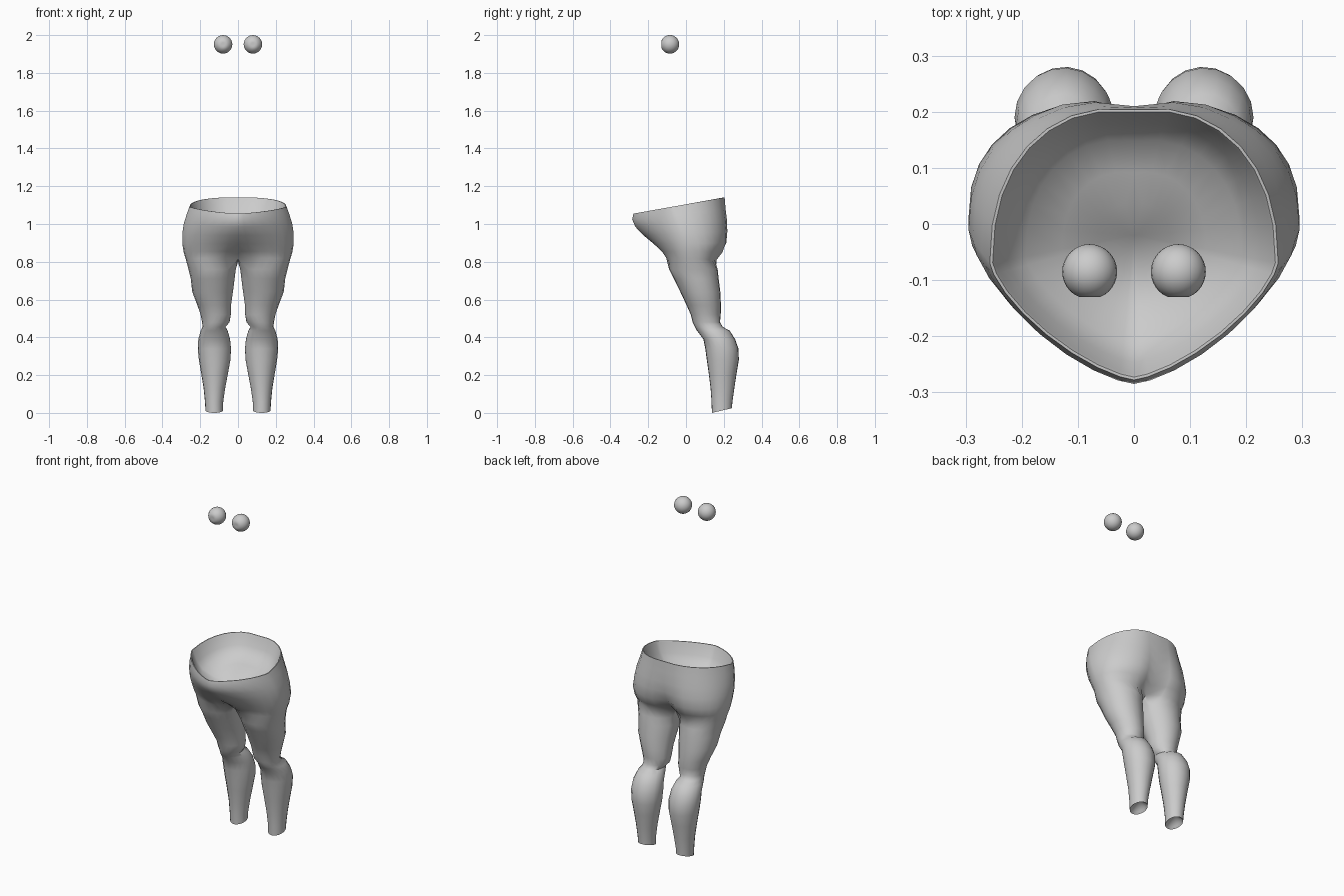
import bpy, bmesh, math
from mathutils import Matrix

if "Cube" in bpy.data.objects:
    bpy.data.objects.remove(bpy.data.objects["Cube"])

grey = bpy.data.materials.new("plain_grey")
grey.diffuse_color = (0.6, 0.6, 0.6, 1)
grey.use_nodes = True
grey.node_tree.nodes["Principled BSDF"].inputs["Base Color"].default_value = grey.diffuse_color

OUT, INN = 17, 7      # points on the outer arc of each half, and on the inner thigh


def power(v, p):
    return math.copysign(abs(v) ** p, v)


def pelvis_ring(zf, zb, yf, yb, w, yc, nf, nb, cleft_f, cleft_b):
    """Half outline from the front midline round the hip to the back midline."""
    pts = []
    for j in range(OUT):
        t = math.radians(-90 + 180 * j / (OUT - 1))
        n = nf if t < 0 else nb
        x = w * power(math.cos(t), 2 / n) if 0 < j < OUT - 1 else 0
        s = power(math.sin(t), 2 / n)
        y = yc + s * ((yc - yf) if t < 0 else (yb - yc))
        dip = math.exp(-(x / 0.06) ** 2)
        y += dip * (cleft_f if t < 0 else -cleft_b)
        k = (y - yf) / (yb - yf)
        pts.append((x, y, zf + (zb - zf) * k))
    return pts


def leg_ring(z, xi, xo, yf, yb, slant=0.0):
    """Full outline of one leg, starting at the inner front."""
    pts = []
    for j in range(OUT + INN):
        if j < OUT:
            t = math.radians(-150 + 300 * j / (OUT - 1))
        else:
            t = math.radians(150 + 60 * (j - OUT + 1) / (INN + 1))
        x = (xi + xo) / 2 + (xo - xi) / 2 * math.cos(t)
        y = (yf + yb) / 2 + (yb - yf) / 2 * math.sin(t)
        pts.append((x, y, z + slant * (y - yf) / (yb - yf)))
    return pts


# front z, back z, front y, back y, half width, widest y, roundness front/back, clefts
PELVIS = [
    (1.055, 1.142, -.278, .212, .257, -.07, 1.4, 2.3, 0, .008),
    (1.025, 1.08, -.285, .217, .272, -.05, 1.45, 2.3, 0, .01),
    (.985, 1.02, -.268, .225, .287, -.03, 1.5, 2.3, 0, .015),
    (.94, .96, -.225, .229, .295, -.01, 1.65, 2.3, 0, .025),
    (.895, .90, -.180, .225, .295, .01, 1.85, 2.4, .01, .04),
    (.855, .85, -.140, .205, .288, .02, 2.1, 2.4, .03, .06),
    (.82, .81, -.115, .172, .277, .03, 2.3, 2.4, .07, .07),
]
# z, inner x, outer x, front y, back y
LEG = [
    (.76, .012, .262, -.09, .168), (.71, .018, .25, -.065, .173),
    (.64, .027, .242, -.03, .182), (.57, .037, .215, .003, .185),
    (.52, .038, .198, .025, .184), (.48, .045, .19, .035, .18),
    (.455, .066, .188, .047, .195), (.435, .055, .198, .058, .232),
    (.39, .042, .21, .092, .26), (.34, .037, .213, .102, .278),
    (.28, .04, .207, .11, .28), (.21, .053, .195, .12, .268),
    (.13, .068, .182, .13, .256), (.06, .078, .175, .135, .246),
    (0, .08, .172, .137, .243, .025),
]

bm = bmesh.new()


def add(pts):
    return [bm.verts.new(p) for p in pts]


def bridge(a, b, n, closed):
    for j in range(n if closed else n - 1):
        k = (j + 1) % n
        bm.faces.new((a[j], b[j], b[k], a[k]))


# Hollow waist: lip and dished floor, from the centre outwards
rim = pelvis_ring(*PELVIS[0])


def shrink(s, drop):
    return [(x * s, -.02 + (y + .02) * s, z - drop) for x, y, z in rim]


dish = [add(shrink(s, d)) for s, d in
        ((.25, .15), (.5, .135), (.75, .105), (.88, .065), (.96, .01), (.98, 0))]
hub = bm.verts.new((0, -.02, .945))
for j in range(OUT - 1):
    bm.faces.new((hub, dish[0][j], dish[0][j + 1]))

# Hips and buttocks
rings = dish + [add(pelvis_ring(*row)) for row in PELVIS]
for a, b in zip(rings, rings[1:]):
    bridge(a, b, OUT, False)

# Crotch line closes the last hip ring into a full leg outline
last = rings[-1]
f, b = last[0].co.copy(), last[-1].co.copy()
seam = []
for i in range(1, INN + 1):
    k = i / (INN + 1)
    p = b.lerp(f, k)
    p.z -= .015 * math.sin(math.pi * k)
    seam.append(tuple(p))
rings = [last + add(seam)] + [add(leg_ring(*row)) for row in LEG]
for a, b in zip(rings, rings[1:]):
    bridge(a, b, OUT + INN, True)

# Recessed ankle end
sole = LEG[-1]
inner = add(leg_ring(.012, .09, .162, .148, .232, .025))
bridge(rings[-1], inner, OUT + INN, True)
deep = bm.verts.new((.126, .19, .06))
for j in range(OUT + INN):
    bm.faces.new((inner[j], deep, inner[(j + 1) % (OUT + INN)]))

# Mirror to the other side and weld the midline
geo = bmesh.ops.duplicate(bm, geom=bm.verts[:] + bm.edges[:] + bm.faces[:])["geom"]
for v in geo:
    if isinstance(v, bmesh.types.BMVert):
        v.co.x = -v.co.x
bmesh.ops.reverse_faces(bm, faces=[g for g in geo if isinstance(g, bmesh.types.BMFace)])
bmesh.ops.remove_doubles(bm, verts=bm.verts[:], dist=.0005)
bmesh.ops.recalc_face_normals(bm, faces=bm.faces[:])


def finish(bmx, name, angle):
    me = bpy.data.meshes.new(name)
    bmx.to_mesh(me)
    bmx.free()
    me.materials.append(grey)
    ob = bpy.data.objects.new(name, me)
    bpy.context.collection.objects.link(ob)
    bpy.ops.object.select_all(action='DESELECT')
    ob.select_set(True)
    bpy.context.view_layer.objects.active = ob
    bpy.ops.object.shade_smooth_by_angle(angle=math.radians(angle))


finish(bm, "lower_body", 60)

# Eyeballs, slightly flattened at the front
for side, name in ((-1, "left_eyeball"), (1, "right_eyeball")):
    e = bmesh.new()
    bmesh.ops.create_uvsphere(e, u_segments=24, v_segments=16, radius=.049,
                              matrix=Matrix.Rotation(math.pi / 2, 4, 'X'))
    for v in e.verts:
        v.co.y = max(v.co.y, -.045)
        v.co += type(v.co)((side * .079, -.085, 1.951))
    finish(e, name, 40)
